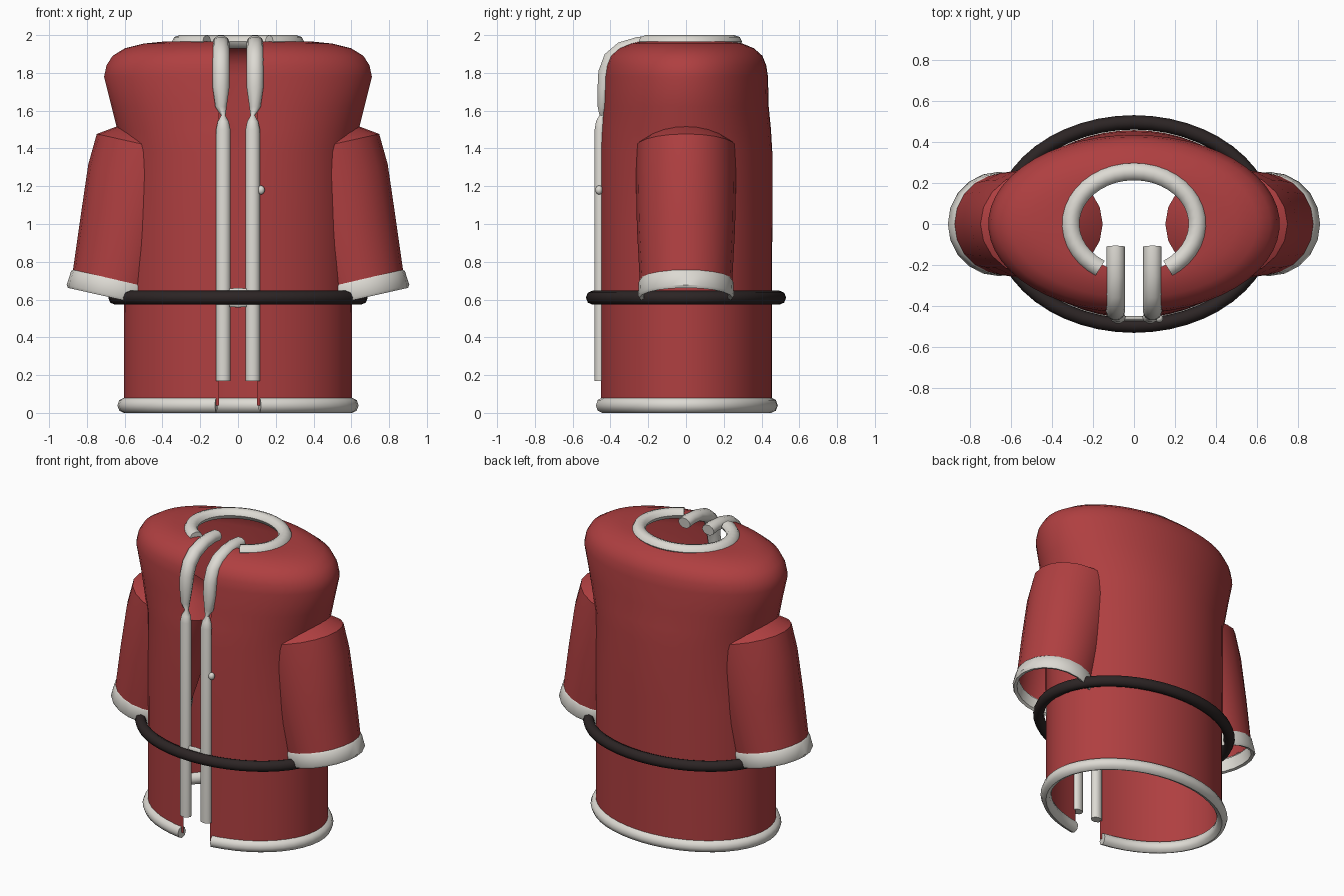
import bpy, bmesh
from math import pi, sin, cos, asin
from mathutils import Vector

cube = bpy.data.objects.get("Cube")
if cube:
    bpy.data.objects.remove(cube, do_unlink=True)


def material(name, rgb):
    m = bpy.data.materials.new(name)
    m.use_nodes = True
    m.diffuse_color = (*rgb, 1)
    bsdf = next(n for n in m.node_tree.nodes if n.type == 'BSDF_PRINCIPLED')
    bsdf.inputs["Base Color"].default_value = (*rgb, 1)
    bsdf.inputs["Roughness"].default_value = 0.8
    return m


RED = material("red cloth", (0.43, 0.05, 0.052))
WHITE = material("white trim", (0.72, 0.70, 0.65))
BLACK = material("black leather", (0.025, 0.018, 0.018))


def loft(name, rings, mat, wrap=True, loop=False, caps=False, angle=40):
    """Skin a list of equal-length point rings."""
    bm = bmesh.new()
    rows = [[bm.verts.new(p) for p in ring] for ring in rings]
    n = len(rows[0])
    pairs = list(zip(rows, rows[1:])) + ([(rows[-1], rows[0])] if loop else [])
    for a, b in pairs:
        for i in range(n if wrap else n - 1):
            j = (i + 1) % n
            bm.faces.new((a[i], a[j], b[j], b[i]))
    if caps:
        bm.faces.new(rows[0])
        bm.faces.new(rows[-1])
    bmesh.ops.recalc_face_normals(bm, faces=bm.faces)
    mesh = bpy.data.meshes.new(name)
    bm.to_mesh(mesh)
    bm.free()
    mesh.materials.append(mat)
    ob = bpy.data.objects.new(name, mesh)
    bpy.context.collection.objects.link(ob)
    bpy.ops.object.select_all(action='DESELECT')
    bpy.context.view_layer.objects.active = ob
    ob.select_set(True)
    bpy.ops.object.shade_smooth_by_angle(angle=angle * pi / 180)
    return ob


def sweep(name, path, side, mat, sides=8, axis=None, loop=False, caps=True, angle=40):
    """Elliptical tube along (point, radius along side, radius across) stations."""
    pts = [Vector(p) for p, _, _ in path]
    side, n, rings = Vector(side), len(path), []
    for i, (_, ru, rv) in enumerate(path):
        if axis:
            t = Vector(axis)
        elif loop:
            t = pts[(i + 1) % n] - pts[i - 1]
        else:
            t = pts[min(i + 1, n - 1)] - pts[max(i - 1, 0)]
        across = t.cross(side).normalized()
        rings.append([pts[i] + side * ru * cos(2 * pi * k / sides)
                      + across * rv * sin(2 * pi * k / sides) for k in range(sides)])
    return loft(name, rings, mat, loop=loop, caps=caps and not loop, angle=angle)


def arc(rx, ry, z, gap, steps):
    """Ellipse points running round from the front, leaving out |x| < gap."""
    a = asin(gap / rx)
    return [(rx * sin(a + (2 * pi - 2 * a) * k / steps),
             -ry * cos(a + (2 * pi - 2 * a) * k / steps), z) for k in range(steps + 1)]


# Coat body: an elliptical shell, open down the front and at the neck
profile = [(0.04, 0.605, 0.455), (0.5, 0.605, 0.455), (1.0, 0.607, 0.457),
           (1.38, 0.61, 0.457), (1.5, 0.64, 0.45), (1.62, 0.67, 0.438),
           (1.78, 0.71, 0.434), (1.84, 0.697, 0.425), (1.89, 0.665, 0.405),
           (1.93, 0.6, 0.36), (1.955, 0.5, 0.3), (1.965, 0.4, 0.265),
           (1.965, 0.29, 0.235)]
loft("coat_body", [arc(rx, ry, z, 0.1, 48) for z, rx, ry in profile], RED, wrap=False)

# Ring trims: hem, collar and belt
sweep("hem_trim", [(p, 0.04, 0.034) for p in arc(0.605, 0.452, 0.04, 0.115, 44)],
      (0, 0, 1), WHITE, angle=50)
sweep("collar_trim", [(p, 0.035, 0.042) for p in arc(0.308, 0.255, 1.965, 0.165, 32)],
      (0, 0, 1), WHITE, angle=50)
sweep("belt", [((0.652 * cos(2 * pi * k / 48), 0.495 * sin(2 * pi * k / 48), 0.61), 0.037, 0.035)
               for k in range(48)], (0, 0, 1), BLACK, loop=True, angle=50)

AXIS = Vector((0.22, 0, -0.98))
for s, label in ((1, "left"), (-1, "right")):
    axis = Vector((s * AXIS.x, 0, AXIS.z))

    # Sleeve with a shallow closed shoulder
    stations = [(0.43, 1.525, 0.03, 0.03), (0.44, 1.475, 0.18, 0.2),
                (0.45, 1.41, 0.265, 0.305), (0.5, 1.25, 0.265, 0.3),
                (0.57, 0.98, 0.26, 0.27), (0.637, 0.7, 0.245, 0.243)]
    sweep(label + "_sleeve", [((s * x, 0, z), u, v) for x, z, u, v in stations],
          (0, 1, 0), RED, sides=20, axis=axis, caps=False)

    # Cuff band with its lip rolled inwards
    cuff = [(0.637, 0.705, 0.244, 0.242), (0.64, 0.695, 0.25, 0.25),
            (0.658, 0.622, 0.254, 0.255), (0.66, 0.608, 0.246, 0.246),
            (0.657, 0.615, 0.228, 0.228), (0.64, 0.69, 0.228, 0.228)]
    sweep(label + "_cuff", [((s * x, 0, z), u, v) for x, z, u, v in cuff],
          (0, 1, 0), WHITE, sides=20, axis=axis, caps=False)

    # Front edging: straight strip, pinch, then a fuller roll over the chest
    edging = [(-0.455, 0.17, 0.038, 0.03), (-0.455, 1.5, 0.038, 0.03),
              (-0.45, 1.54, 0.03, 0.028), (-0.445, 1.575, 0.012, 0.014),
              (-0.442, 1.62, 0.03, 0.027), (-0.435, 1.72, 0.044, 0.035),
              (-0.425, 1.8, 0.046, 0.042), (-0.395, 1.875, 0.046, 0.045),
              (-0.34, 1.925, 0.046, 0.042), (-0.25, 1.955, 0.045, 0.038),
              (-0.17, 1.962, 0.045, 0.037), (-0.11, 1.955, 0.045, 0.037)]
    sweep(label + "_front_edging",
          [((s * (0.078 if z < 1.6 else 0.09), y, z), u, v) for y, z, u, v in edging],
          (1, 0, 0), WHITE, sides=10, angle=50)


def ball(name, loc, scale, mat):
    bpy.ops.mesh.primitive_uv_sphere_add(segments=16, ring_count=8, radius=1, location=loc)
    ob = bpy.context.object
    ob.name, ob.scale = name, scale
    ob.data.materials.append(mat)
    bpy.ops.object.shade_smooth()


# Button and clasp
ball("button", (0.122, -0.46, 1.18), (0.02, 0.02, 0.024), WHITE)
ball("clasp", (0, -0.462, 0.61), (0.13, 0.014, 0.052), WHITE)
